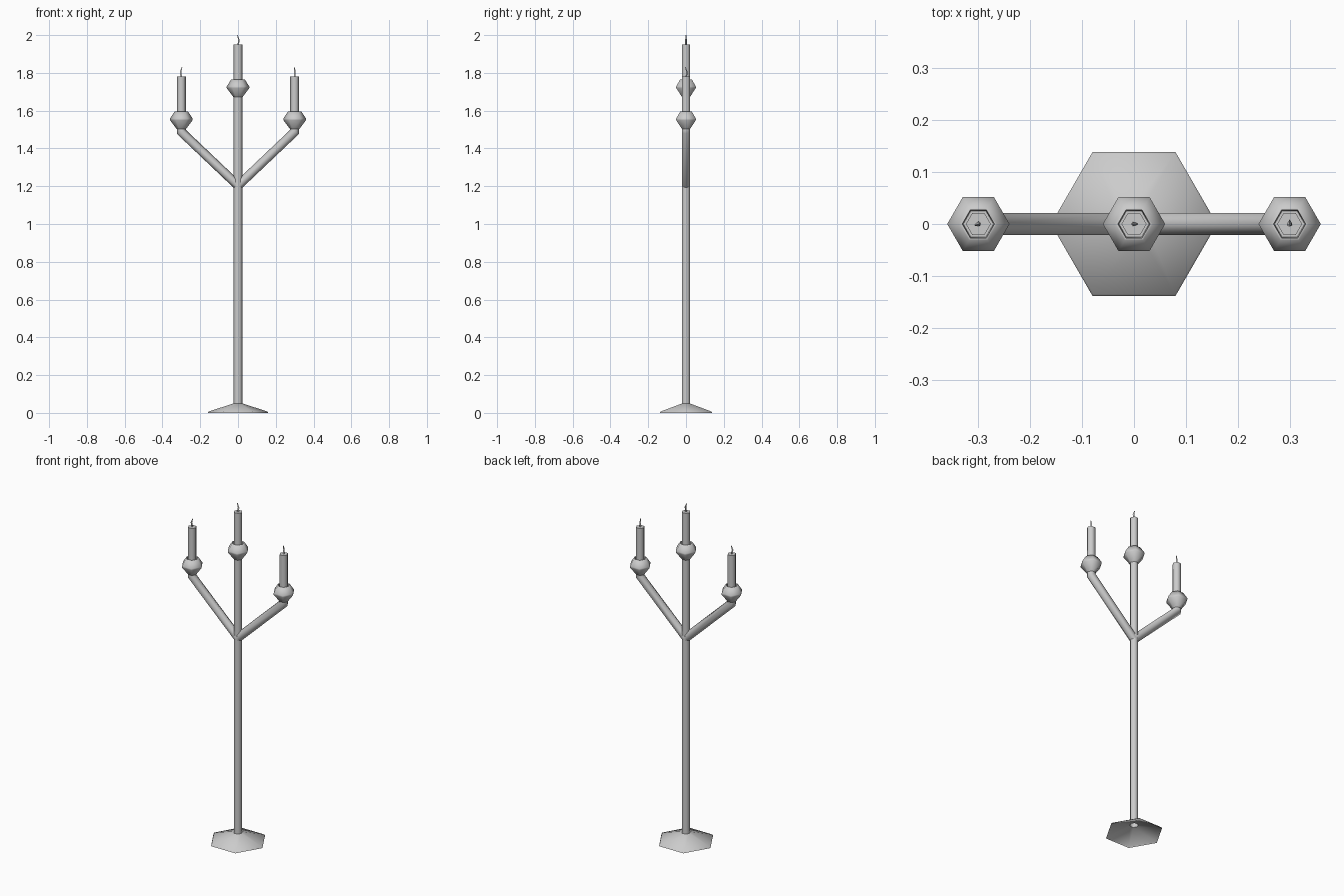
import bpy, bmesh, math

if "Cube" in bpy.data.objects:
    bpy.data.objects.remove(bpy.data.objects["Cube"])

R = 0.024   # tube radius


def sweep(name, rings, sides=6, turn=0.0, cap=False, flip=False):
    """Skin rings given as (x, y, z, radius, tilt, stretch) with polygonal sections."""
    bm = bmesh.new()
    loops = []
    for x, y, z, r, tilt, stretch in rings:
        loop = []
        for i in range(sides):
            a = turn + math.tau * i / sides
            u, v = r * stretch * math.cos(a), r * math.sin(a)
            px = x + u * math.cos(tilt)
            loop.append(bm.verts.new((-px if flip else px, y + v, z - u * math.sin(tilt))))
        loops.append(loop)
    for lo, hi in zip(loops, loops[1:]):
        for i in range(sides):
            j = (i + 1) % sides
            bm.faces.new((lo[i], lo[j], hi[j], hi[i]))
    if cap:
        bm.faces.new(loops[-1])
    if flip:
        bmesh.ops.reverse_faces(bm, faces=bm.faces[:])
    mesh = bpy.data.meshes.new(name)
    bm.to_mesh(mesh)
    bm.free()
    obj = bpy.data.objects.new(name, mesh)
    bpy.context.collection.objects.link(obj)
    bpy.ops.object.select_all(action='DESELECT')
    obj.select_set(True)
    bpy.context.view_layer.objects.active = obj
    bpy.ops.object.shade_smooth_by_angle(angle=math.radians(62))
    return obj


def lathe(name, x, profile, **kw):
    return sweep(name, [(x, 0, z, r, 0, 1) for r, z in profile], **kw)


def candle_holder(side, x, z, turn):
    """Cup with a recessed top, candle and bent wick; z is the cup's widest level."""
    lathe(side + "_cup", x, [(R, z - 0.053), (0.06, z - 0.005), (0.06, z + 0.003),
                             (0.036, z + 0.04), (0.031, z + 0.04), (0.029, z + 0.015)], cap=True)
    top = z + 0.225
    lathe(side + "_candle", x, [(0.024, z + 0.015), (0.024, top)], cap=True)
    dx, dy = 0.004 * math.cos(turn), 0.004 * math.sin(turn)
    sweep(side + "_wick", [(x, 0, top, 0.005, 0, 1), (x + dx, dy, top + 0.025, 0.005, 0, 1),
                           (x - dx, -dy, top + 0.05, 0.002, 0, 1)], sides=3, turn=turn, cap=True)


# Flared hollow foot and central stem
lathe("foot_and_stem", 0, [(0.16, 0.0), (0.156, 0.007), (R, 0.05), (R, 1.672)])

# Diagonal arms, mitred where they turn upright
slope = math.atan2(0.30, 0.285)
mitre = 1 / math.cos(slope / 2)
for side, flip in (("right", False), ("left", True)):
    sweep(side + "_arm", [(0, 0, 1.203, R, slope, 1), (0.3, 0, 1.488, R, slope / 2, mitre),
                          (0.3, 0, 1.502, R, 0, 1)], flip=flip)

# Three candle holders
candle_holder("centre", 0, 1.725, 0.0)
candle_holder("right", 0.3, 1.555, math.radians(90))
candle_holder("left", -0.3, 1.555, math.radians(200))
